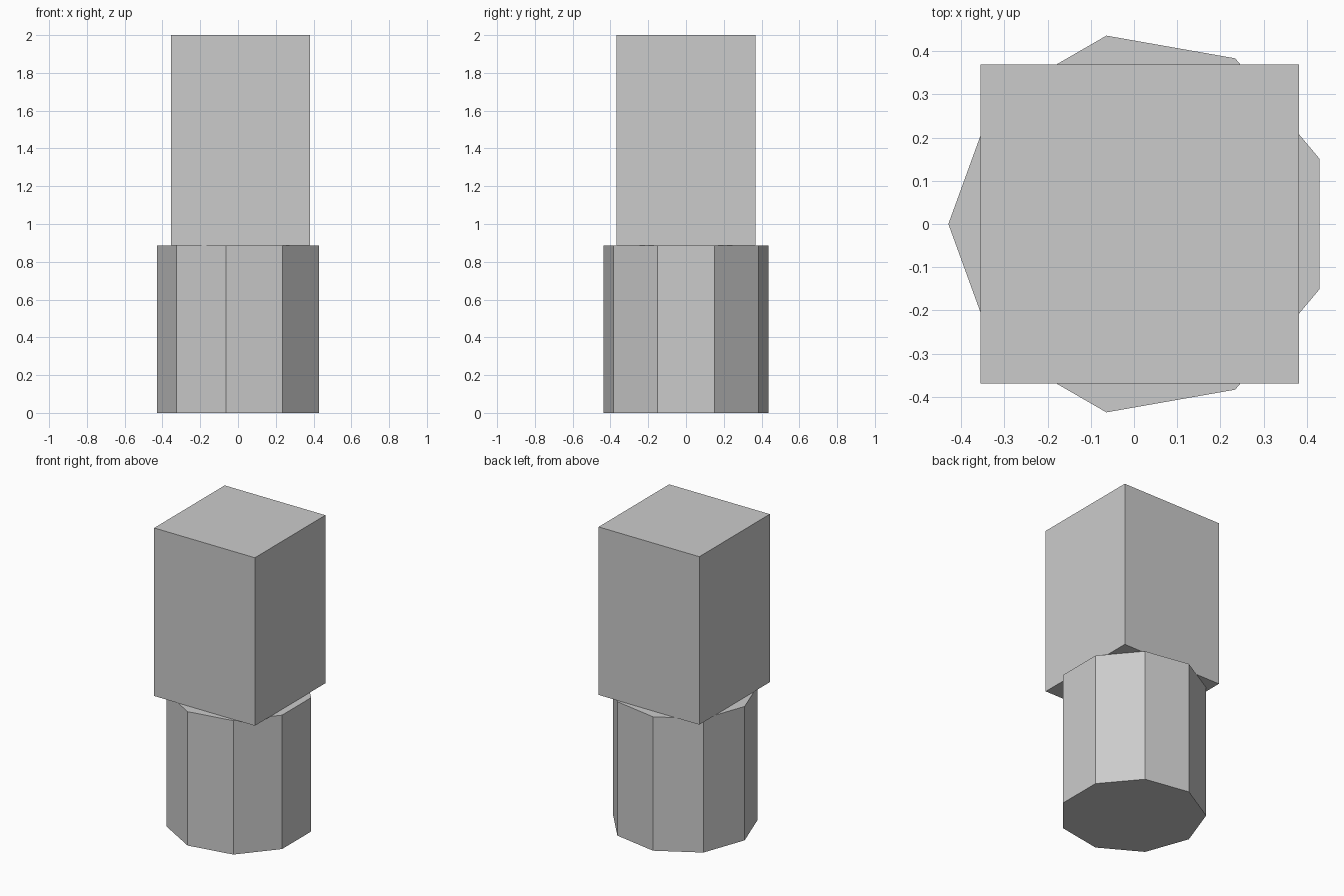
import bpy

if "Cube" in bpy.data.objects:
    bpy.data.objects.remove(bpy.data.objects["Cube"], do_unlink=True)

AXIS_X = 0.013   # shared vertical axis of both parts
SPLIT = 0.887    # height where the block rests on the base

# Plain grey material
grey = bpy.data.materials.new("plain grey")
grey.use_nodes = True
colour = (0.6, 0.6, 0.6, 1)
grey.diffuse_color = colour
grey.node_tree.nodes["Principled BSDF"].inputs["Base Color"].default_value = colour


def finish(name):
    obj = bpy.context.object
    obj.name = name
    obj.data.materials.append(grey)
    bpy.ops.object.shade_flat()
    return obj


# Nine-sided base with one corner pointing to -x
bpy.ops.mesh.primitive_cylinder_add(
    vertices=9, radius=0.443, depth=SPLIT,
    location=(AXIS_X, 0, SPLIT / 2), rotation=(0, 0, 1.5708))
finish("nine_sided_base")

# Tall square block on top
bpy.ops.mesh.primitive_cube_add(size=1, location=(AXIS_X, 0, (SPLIT + 2) / 2))
block = finish("square_block")
block.scale = (0.738, 0.738, 2 - SPLIT)
